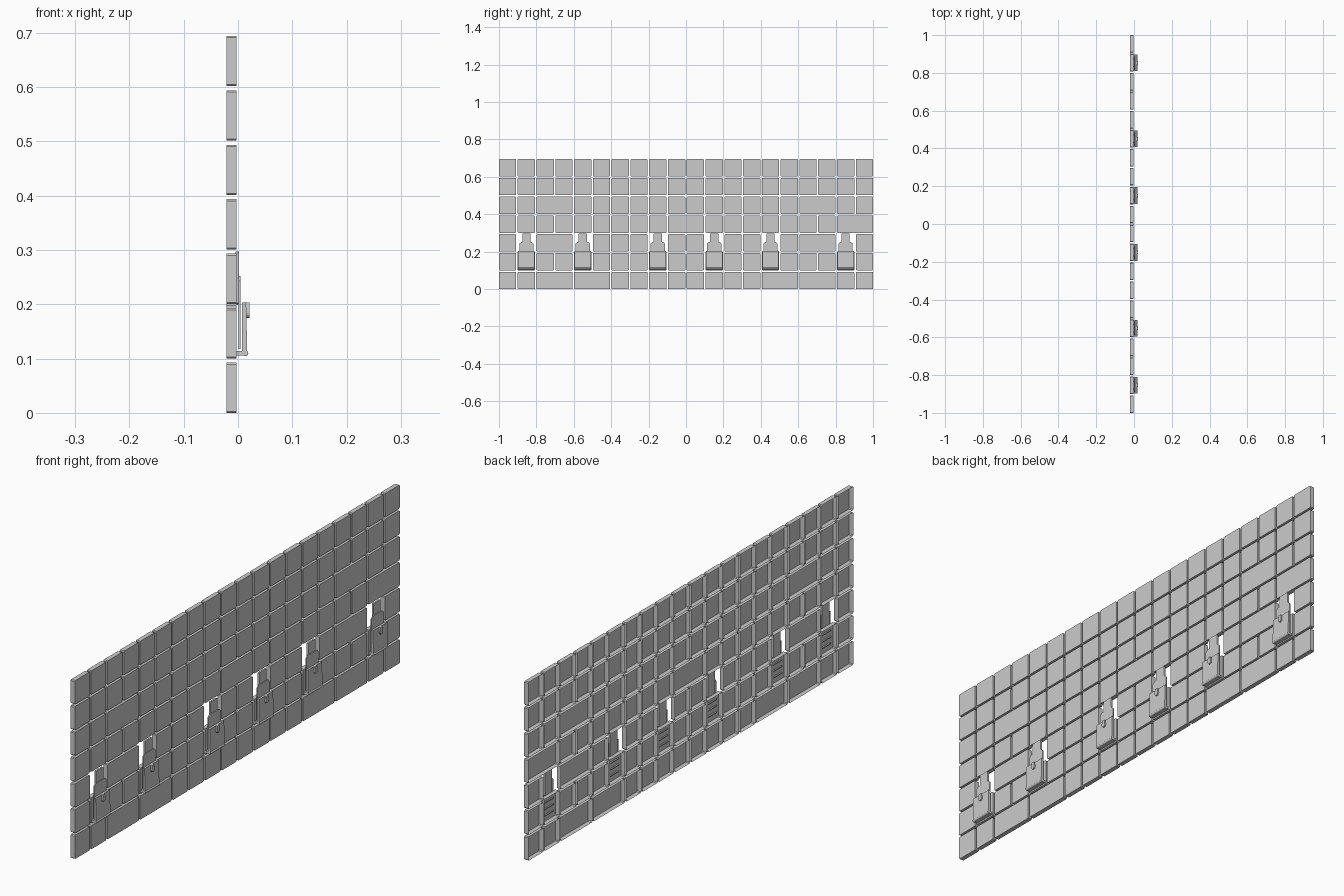
import bpy, bmesh, math
from mathutils import Matrix

if "Cube" in bpy.data.objects:
    bpy.data.objects.remove(bpy.data.objects["Cube"])

PITCH, TILE = 0.1004, 0.0924          # grid spacing and tile size
BACK, FRONT = -0.021, -0.003          # wall depth in x
LATCH_COLS = (1, 4, 8, 11, 14, 18)
DOUBLES = {0: (2, 4, 14, 16), 2: (2, 16), 3: (9, 18), 4: (2, 16)}  # first column per row


def finish(name, bm):
    me = bpy.data.meshes.new(name)
    bm.to_mesh(me)
    bm.free()
    ob = bpy.data.objects.new(name, me)
    bpy.context.collection.objects.link(ob)
    return ob


def prism(bm, pts, x0, x1, back=True):
    """Extrude a y-z outline from x0 to x1; optionally leave the back open."""
    a = [bm.verts.new((x0, y, z)) for y, z in pts]
    b = [bm.verts.new((x1, y, z)) for y, z in pts]
    n = len(pts)
    for i in range(n):
        j = (i + 1) % n
        bm.faces.new((a[i], a[j], b[j], b[i]))
    bm.faces.new(b)
    if back:
        bm.faces.new(a[::-1])


def chamfered(y0, y1, z0, z1, c):
    return [(y0 + c, z0), (y1 - c, z0), (y1, z0 + c), (y1, z1 - c),
            (y1 - c, z1), (y0 + c, z1), (y0, z1 - c), (y0, z0 + c)]


def side_profile(bm, pts, yc, half):
    """Extrude an x-z outline across y."""
    a = [bm.verts.new((x, yc - half, z)) for x, z in pts]
    b = [bm.verts.new((x, yc + half, z)) for x, z in pts]
    n = len(pts)
    for i in range(n):
        j = (i + 1) % n
        bm.faces.new((a[i], b[i], b[j], a[j]))
    bm.faces.new(a)
    bm.faces.new(b[::-1])


# Wall of hollow, open-backed tiles
bm = bmesh.new()
for row in range(7):
    col = 0
    while col < 20:
        span = 2 if col in DOUBLES.get(row, ()) else 1
        if not (row in (1, 2) and col in LATCH_COLS):
            y, z = -1 + col * PITCH, row * PITCH
            prism(bm, chamfered(y, y + TILE + (span - 1) * PITCH, z, z + TILE, 0.003),
                  BACK, FRONT, back=False)
        col += span
finish("wall_tiles", bm)

# Latches set in the openings
for n, col in enumerate(LATCH_COLS):
    yc = -1 + col * PITCH + TILE / 2

    # Open-backed tray with ribs inside
    bm = bmesh.new()
    prism(bm, chamfered(yc - TILE / 2, yc + TILE / 2, PITCH, 2 * PITCH, 0.003),
          BACK, FRONT, back=False)
    for z in (0.125, 0.15, 0.175):
        prism(bm, chamfered(yc - 0.03, yc + 0.03, z - 0.002, z + 0.002, 0.001),
              FRONT - 0.005, FRONT)
    finish(f"latch_tray_{n}", bm)

    # Neck strap and tapered shoulder plate
    bm = bmesh.new()
    prism(bm, chamfered(yc - 0.022, yc + 0.022, 0.2, 0.297, 0.002), -0.005, 0.002)
    finish(f"latch_neck_{n}", bm)
    bm = bmesh.new()
    half = [(0.038, 0.118), (0.038, 0.243), (0.028, 0.252)]
    pts = [(yc + y, z) for y, z in half] + [(yc - y, z) for y, z in half[::-1]]
    prism(bm, pts, 0.001, 0.005)
    finish(f"latch_shoulder_{n}", bm)

    # Front cover plate
    bm = bmesh.new()
    side_profile(bm, [(0.007, 0.112), (0.017, 0.112), (0.015, 0.203), (0.007, 0.203)],
                 yc, 0.044)
    finish(f"latch_cover_{n}", bm)

    # Hinge: base plate and rounded barrel along the bottom
    bm = bmesh.new()
    side_profile(bm, [(FRONT, 0.106), (0.014, 0.106), (0.014, 0.114), (FRONT, 0.114)],
                 yc, 0.044)
    bmesh.ops.create_cone(bm, cap_ends=True, segments=16, radius1=0.0055, radius2=0.0055,
                          depth=0.088, matrix=Matrix.Translation((0.0135, yc, 0.110))
                          @ Matrix.Rotation(math.pi / 2, 4, 'X'))
    finish(f"latch_hinge_{n}", bm)

    # Drop-shaped pull tab with rounded lower end
    bm = bmesh.new()
    arc = [(yc + 0.009 * math.cos(t), 0.184 + 0.009 * math.sin(t))
           for t in [math.pi + i * math.pi / 8 for i in range(9)]]
    prism(bm, arc + [(yc + 0.006, 0.203), (yc - 0.006, 0.203)], 0.014, 0.021)
    finish(f"latch_tab_{n}", bm)
